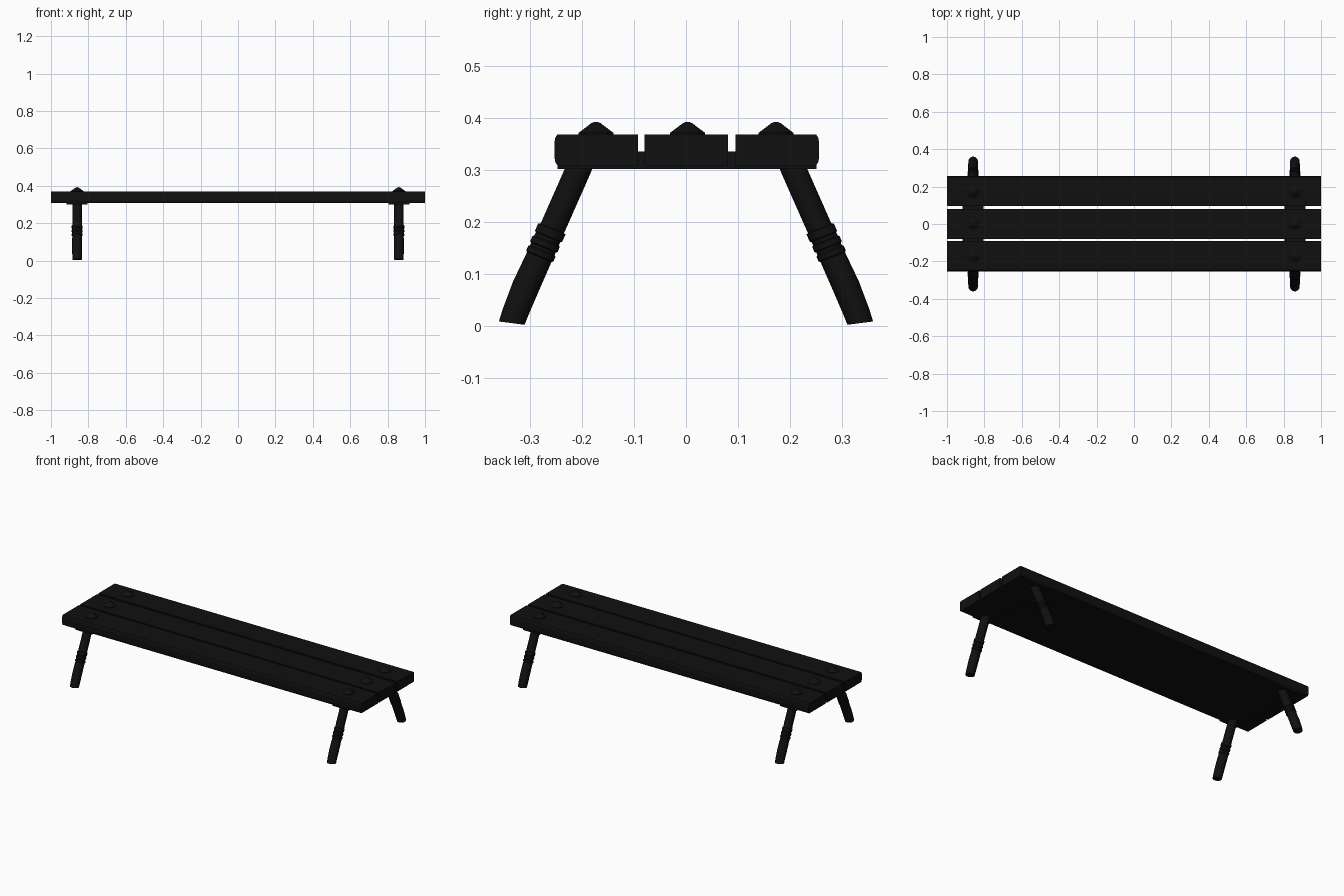
import bpy, bmesh, math
from mathutils import Vector

if "Cube" in bpy.data.objects:
    bpy.data.objects.remove(bpy.data.objects["Cube"])

dark = bpy.data.materials.new("dark_wood")
dark.diffuse_color = (0.005, 0.005, 0.005, 1)
dark.use_nodes = True
dark.node_tree.nodes["Principled BSDF"].inputs["Base Color"].default_value = dark.diffuse_color


def finish(name, bm, smooth=False):
    bmesh.ops.recalc_face_normals(bm, faces=bm.faces)
    me = bpy.data.meshes.new(name)
    bm.to_mesh(me)
    bm.free()
    me.materials.append(dark)
    ob = bpy.data.objects.new(name, me)
    bpy.context.collection.objects.link(ob)
    if smooth:
        bpy.ops.object.select_all(action='DESELECT')
        ob.select_set(True)
        bpy.context.view_layer.objects.active = ob
        bpy.ops.object.shade_smooth_by_angle(angle=math.radians(35))
    return ob


def extrude_x(name, profile, x0, x1):
    """Prism along x from a (y, z) outline."""
    bm = bmesh.new()
    face = bm.faces.new([bm.verts.new((x0, y, z)) for y, z in profile])
    new = bmesh.ops.extrude_face_region(bm, geom=[face])["geom"]
    bmesh.ops.translate(bm, vec=(x1 - x0, 0, 0),
                        verts=[v for v in new if isinstance(v, bmesh.types.BMVert)])
    return finish(name, bm)


def loft(name, rings, sides):
    """Tube through (centre, axis, radius) rings, capped at both ends."""
    bm = bmesh.new()
    loops = []
    for c, axis, r in rings:
        u = Vector((1, 0, 0))
        v = axis.normalized().cross(u)
        loops.append([bm.verts.new(c + r * (math.cos(a) * u + math.sin(a) * v))
                      for a in (2 * math.pi * i / sides for i in range(sides))])
    for a, b in zip(loops, loops[1:]):
        for i in range(sides):
            j = (i + 1) % sides
            bm.faces.new((a[i], a[j], b[j], b[i]))
    bm.faces.new(loops[0])
    bm.faces.new(loops[-1])
    return finish(name, bm, True)


# Seat planks: square inner edges, rounded outer edges
Z0, Z1 = 0.308, 0.368
def outer_plank(s, inner, outer):
    return [(s * inner, Z0), (s * (outer - .006), Z0), (s * (outer - .002), Z0 + .006),
            (s * outer, Z0 + .016), (s * outer, Z1 - .016), (s * (outer - .002), Z1 - .006),
            (s * (outer - .006), Z1), (s * inner, Z1)]

extrude_x("front_plank", outer_plank(-1, .092, .253), -1, 1)
extrude_x("middle_plank", [(-.08, Z0), (.081, Z0), (.081, Z1), (-.08, Z1)], -1, 1)
extrude_x("back_plank", outer_plank(1, .095, .256), -1, 1)

# Leg stations: y, z, ring slope (dy per dz), radius
LEG = [(.195, .33, .43, .025), (.207, .30, .43, .025), (.257, .187, .40, .025),
       (.258, .186, .40, .029), (.264, .172, .40, .029), (.265, .170, .40, .026),
       (.268, .164, .40, .026), (.269, .162, .40, .029), (.273, .152, .40, .029),
       (.274, .150, .40, .026), (.276, .145, .40, .026), (.277, .143, .40, .029),
       (.281, .134, .40, .029), (.282, .132, .40, .026), (.308, .075, .40, .027),
       (.328, .025, .25, .026), (.335, .005, .13, .0255)]

for sx, end in ((-1, "left"), (1, "right")):
    x = sx * 0.86
    # Cross bar under the planks
    extrude_x(f"{end}_cross_bar", [(-.247, .301), (.251, .301), (.251, .335), (-.247, .335)],
              x - .056, x + .056)
    # Domed bolt heads
    for i, y in enumerate((-.173, .003, .173)):
        prof = [(.355, .035), (.371, .035), (.383, .018), (.389, .010), (.392, .003)]
        loft(f"{end}_bolt_{i + 1}",
             [(Vector((x, y, z)), Vector((0, 0, 1)), r) for z, r in prof], 10)
    # Splayed legs with turned bands
    for sy, side in ((-1, "front"), (1, "back")):
        loft(f"{end}_{side}_leg",
             [(Vector((x, sy * y, z)), Vector((0, sy * k, -1)), r) for y, z, k, r in LEG], 14)
